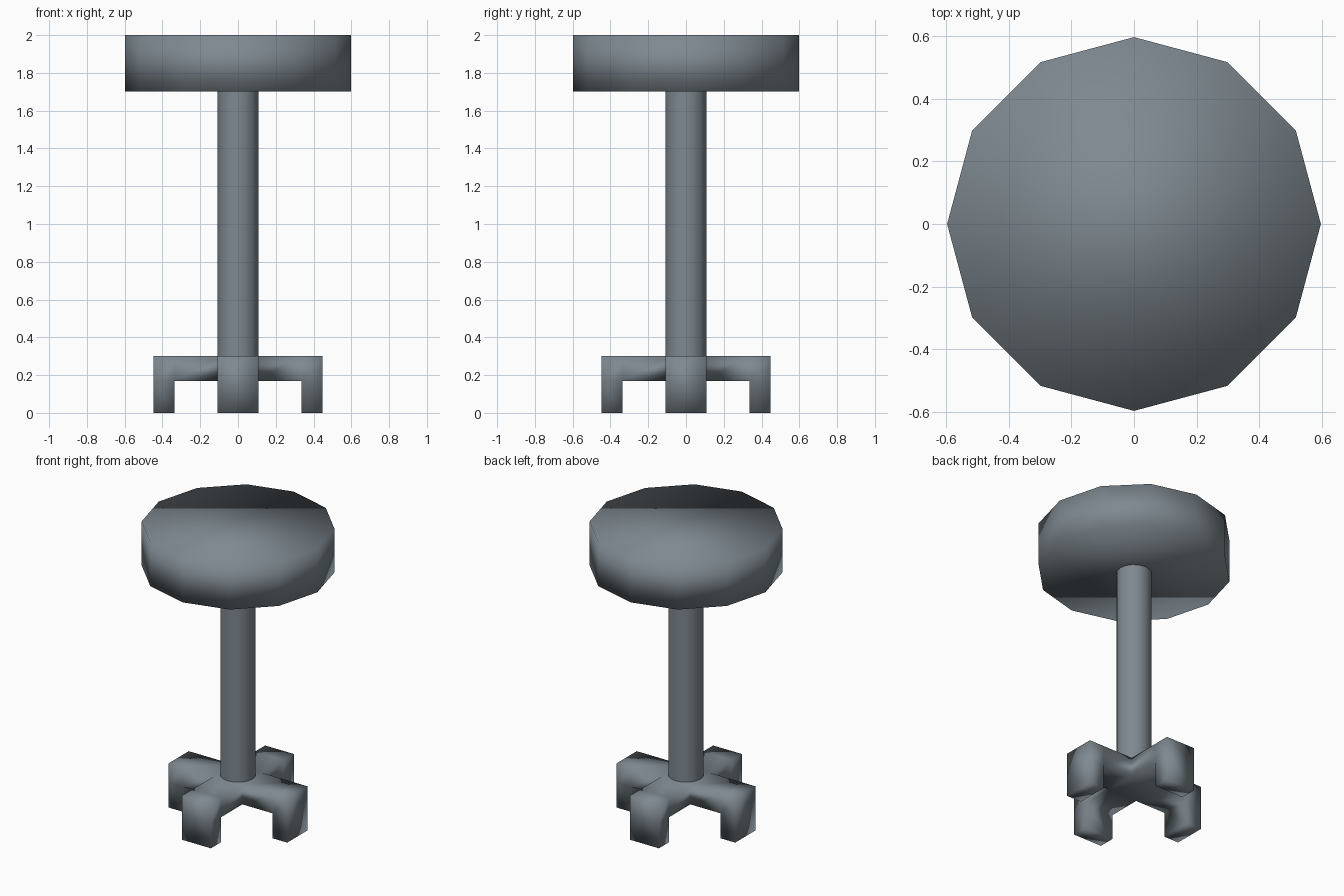
import bpy, bmesh
from mathutils import Vector

if "Cube" in bpy.data.objects:
    bpy.data.objects.remove(bpy.data.objects["Cube"])

grey = bpy.data.materials.new("slate grey")
grey.diffuse_color = (0.21, 0.25, 0.28, 1)
grey.use_nodes = True
grey.node_tree.nodes["Principled BSDF"].inputs["Base Color"].default_value = grey.diffuse_color


def finish(obj):
    obj.data.materials.append(grey)
    for p in obj.data.polygons:
        p.use_smooth = True


def cylinder(name, radius, z0, z1, sides, caps):
    bpy.ops.mesh.primitive_cylinder_add(
        vertices=sides, radius=radius, depth=z1 - z0,
        end_fill_type=caps, location=(0, 0, (z0 + z1) / 2))
    obj = bpy.context.object
    obj.name = name
    finish(obj)


# Seat and post
cylinder("seat", 0.597, 1.702, 2.0, 12, 'NGON')
cylinder("post", 0.109, 0.3, 1.702, 16, 'NOTHING')

# Foot: a hub block extruded into four arms, each with a leg down to the ground
HALF, INNER, OUTER, LOW, TOP = 0.109, 0.336, 0.447, 0.17, 0.3
bm = bmesh.new()
bmesh.ops.create_cube(bm, size=1)
for v in bm.verts:
    v.co = Vector((v.co.x * 2 * HALF, v.co.y * 2 * HALF,
                   LOW + (v.co.z + 0.5) * (TOP - LOW)))
bm.normal_update()


def extrude(face, offset):
    new = bmesh.ops.extrude_discrete_faces(bm, faces=[face])["faces"][0]
    bmesh.ops.translate(bm, verts=new.verts, vec=offset)
    bm.normal_update()
    return new


# The four hub sides are picked before any arm exists
sides = [(f, f.normal.copy()) for f in bm.faces if abs(f.normal.z) < 0.5]
for side, d in sides:
    arm = extrude(side, d * (INNER - HALF))
    end = extrude(arm, d * (OUTER - INNER))
    under = next(f for e in end.edges for f in e.link_faces if f.normal.z < -0.9)
    extrude(under, Vector((0, 0, -LOW)))

bmesh.ops.recalc_face_normals(bm, faces=bm.faces)
mesh = bpy.data.meshes.new("foot")
bm.to_mesh(mesh)
bm.free()
foot = bpy.data.objects.new("foot", mesh)
bpy.context.collection.objects.link(foot)
finish(foot)
